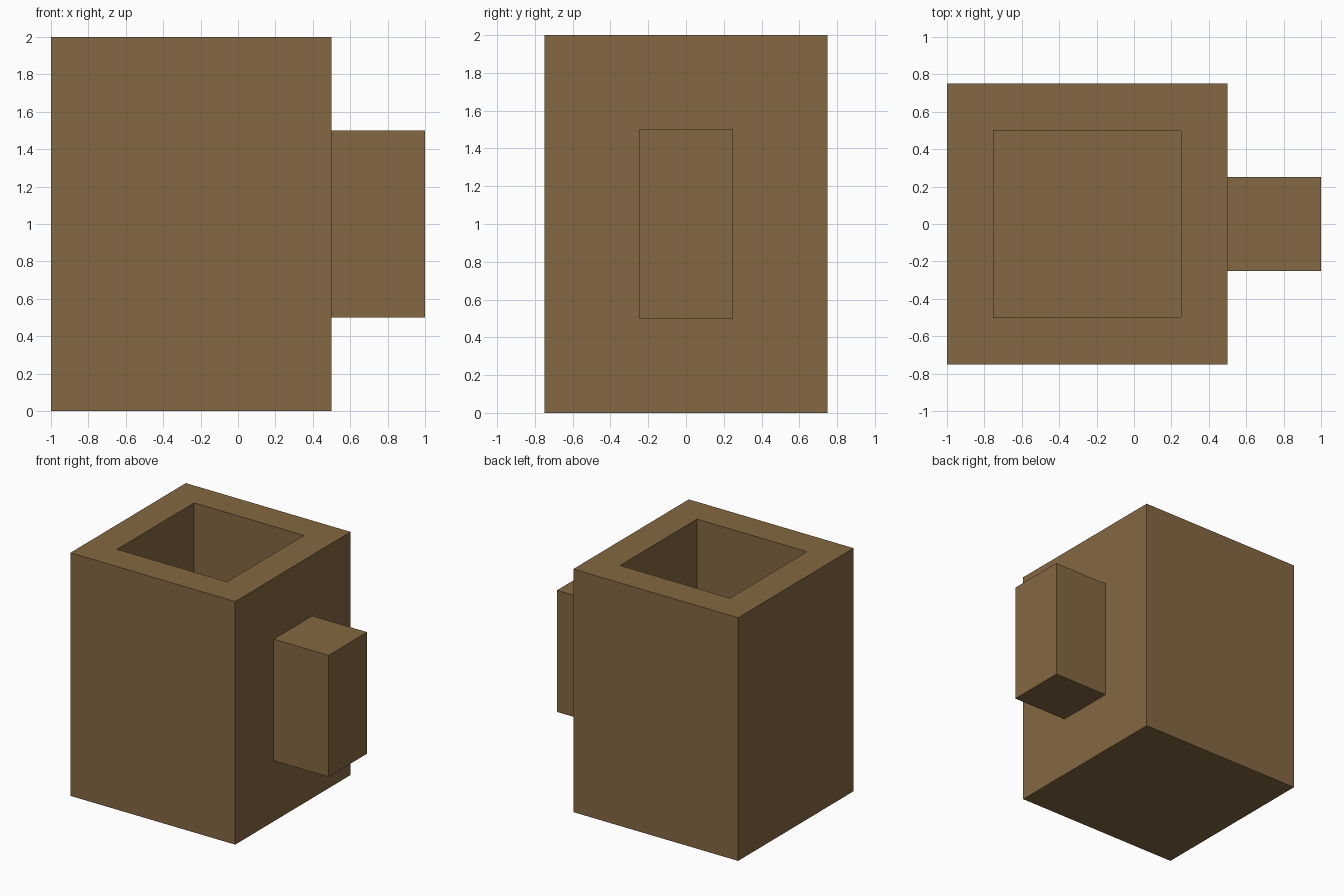
import bpy
import bmesh
from mathutils import Matrix, Vector

cube = bpy.data.objects.get("Cube")
if cube:
    bpy.data.objects.remove(cube, do_unlink=True)

# Single brown material
wood = bpy.data.materials.new("brown wood")
wood.use_nodes = True
colour = (0.23, 0.138, 0.054, 1)
wood.diffuse_color = colour
wood.node_tree.nodes["Principled BSDF"].inputs["Base Color"].default_value = colour


def box(bm, low, high):
    low, high = Vector(low), Vector(high)
    matrix = Matrix.Translation((low + high) / 2) @ Matrix.Diagonal(high - low).to_4x4()
    bmesh.ops.create_cube(bm, size=1, matrix=matrix)
    bm.normal_update()


def finish(bm, name):
    mesh = bpy.data.meshes.new(name)
    bm.to_mesh(mesh)
    bm.free()
    mesh.materials.append(wood)
    obj = bpy.data.objects.new(name, mesh)
    bpy.context.collection.objects.link(obj)


# Mug body: inset the top to form the rim, then sink the cavity
wall = 0.25
bm = bmesh.new()
box(bm, (-1, -0.75, 0), (0.5, 0.75, 2))
top = max(bm.faces, key=lambda f: f.calc_center_median().z)
bmesh.ops.inset_region(bm, faces=[top], thickness=wall, use_even_offset=True)
floor = bmesh.ops.extrude_discrete_faces(bm, faces=[top])["faces"][0]
bmesh.ops.translate(bm, verts=floor.verts, vec=(0, 0, wall - 2))
bmesh.ops.recalc_face_normals(bm, faces=bm.faces)
finish(bm, "mug_body")

# Solid block handle, open where it meets the body
bm = bmesh.new()
box(bm, (0.5, -0.25, 0.5), (1, 0.25, 1.5))
inner = min(bm.faces, key=lambda f: f.calc_center_median().x)
bmesh.ops.delete(bm, geom=[inner], context="FACES_ONLY")
finish(bm, "handle")
